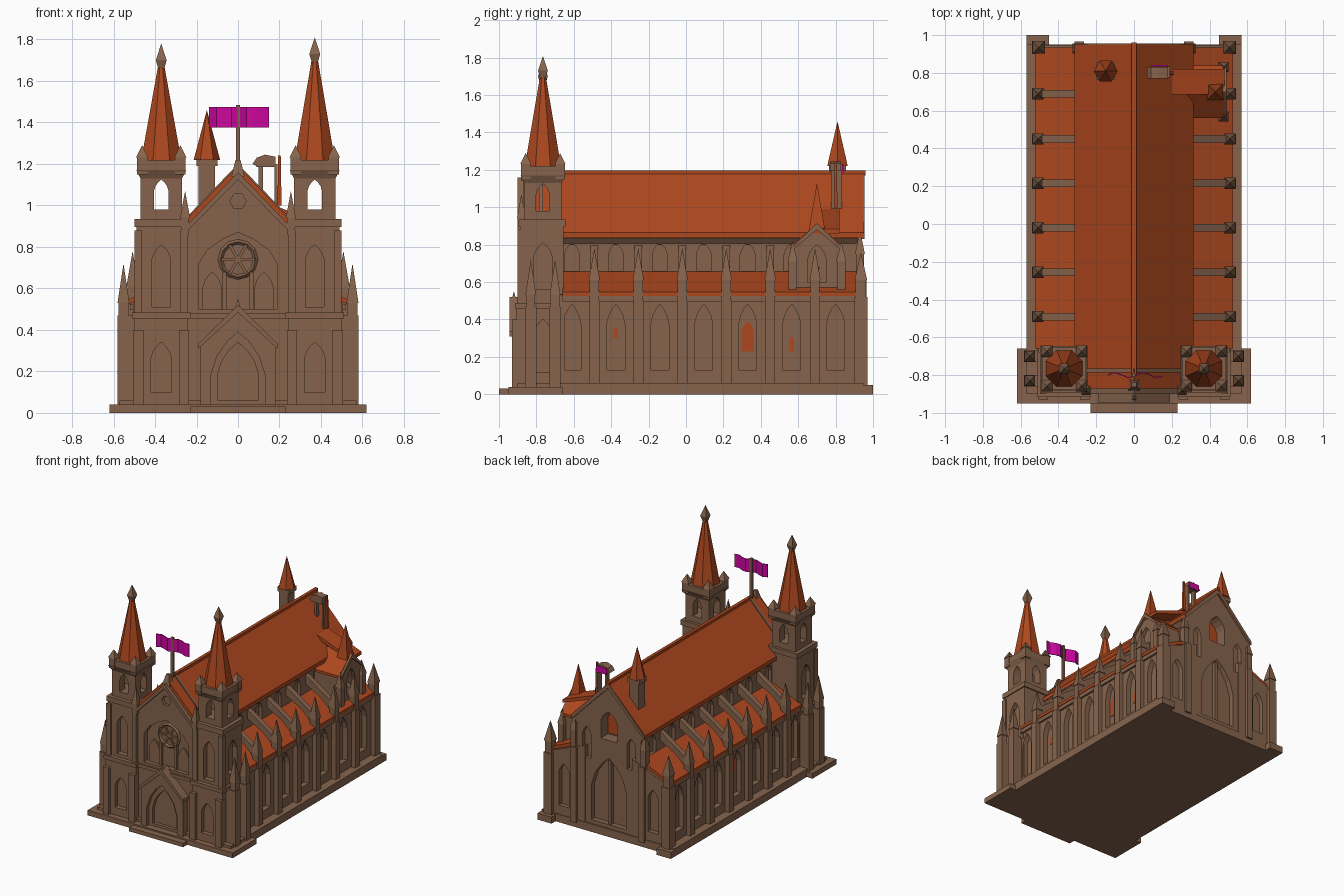
import bpy, bmesh, math
from mathutils import Matrix

if "Cube" in bpy.data.objects:
    bpy.data.objects.remove(bpy.data.objects["Cube"])


def material(name, rgb):
    m = bpy.data.materials.new(name)
    m.diffuse_color = (*rgb, 1)
    m.use_nodes = True
    m.node_tree.nodes["Principled BSDF"].inputs["Base Color"].default_value = m.diffuse_color
    return m


STONE = material("brown stone", (0.240, 0.127, 0.073))
TILE = material("orange roof tile", (0.42, 0.064, 0.013))
FLAG = material("magenta cloth", (0.62, 0.002, 0.35))


def finish(name, bm, mat):
    bmesh.ops.recalc_face_normals(bm, faces=bm.faces)
    me = bpy.data.meshes.new(name)
    bm.to_mesh(me)
    bm.free()
    me.materials.append(mat)
    ob = bpy.data.objects.new(name, me)
    bpy.context.collection.objects.link(ob)
    return ob


def prism(name, pts, axis, a, b, mat=STONE):
    """Extrude a 2D profile along an axis from a to b."""
    put = {'x': lambda p, t: (t, p[0], p[1]), 'y': lambda p, t: (p[0], t, p[1]),
           'z': lambda p, t: (p[0], p[1], t)}[axis]
    bm = bmesh.new()
    lo = [bm.verts.new(put(p, a)) for p in pts]
    hi = [bm.verts.new(put(p, b)) for p in pts]
    bm.faces.new(lo)
    bm.faces.new(hi)
    for i in range(len(pts)):
        j = (i + 1) % len(pts)
        bm.faces.new((lo[i], lo[j], hi[j], hi[i]))
    return finish(name, bm, mat)


def box(name, x0, x1, y0, y1, z0, z1, mat=STONE):
    return prism(name, [(x0, y0), (x1, y0), (x1, y1), (x0, y1)], 'z', z0, z1, mat)


def cone(name, x, y, z0, z1, r0, r1=0.0, n=4, mat=STONE):
    """Cone or frustum with flats facing the axes; r is the half width."""
    bm = bmesh.new()
    k = 1 / math.cos(math.pi / n)
    m = Matrix.Translation((x, y, (z0 + z1) / 2)) @ Matrix.Rotation(math.pi / n, 4, 'Z')
    bmesh.ops.create_cone(bm, cap_ends=True, segments=n, radius1=r0 * k, radius2=r1 * k,
                          depth=z1 - z0, matrix=m)
    return finish(name, bm, mat)


def lancet(c, w, z0, z1, head=1.6):
    """Pointed arch outline centred at c, half width w; head is its height in half widths."""
    h = head * w
    s = z1 - h
    return [(c - w, z0), (c + w, z0), (c + w, s), (c + .78 * w, s + .44 * h), (c + .4 * w, s + .78 * h),
            (c, z1), (c - .4 * w, s + .78 * h), (c - .78 * w, s + .44 * h), (c - w, s)]


def cut(ob, cutters):
    for c in cutters:
        m = ob.modifiers.new("cut", 'BOOLEAN')
        m.operation, m.solver, m.object = 'DIFFERENCE', 'EXACT', c
    dg = bpy.context.evaluated_depsgraph_get()
    me = bpy.data.meshes.new_from_object(ob.evaluated_get(dg))
    ob.modifiers.clear()
    ob.data = me
    for c in cutters:
        bpy.data.objects.remove(c)


def hole(pts, axis, a, b):
    return prism("window_cutter", pts, axis, a, b)


def pinnacle(name, x, y, z0, zm, z1, w):
    box(name + "_shaft", x - w, x + w, y - w, y + w, z0, zm)
    cone(name + "_cap", x, y, zm - .01, z1, w * 1.2)


# plinth and front steps
box("plinth", -.57, .57, -.9, .95, 0, .06)
box("front_plinth", -.62, .62, -.95, -.66, 0, .04)
box("front_step", -.23, .23, -1, -.9, 0, .03)

# nave with clerestory and end gables
nave = prism("nave", [(-.275, .03), (.275, .03), (.275, .87), (0, 1.15), (-.275, .87)], 'y', -.80, .94)
BAYS = [-.61 + .235 * i for i in range(7)]
PIERS = [-.49 + .235 * i for i in range(5)]
cuts = [hole(lancet(0, .15, .09, .60), 'y', .90, 1.1), hole(lancet(0, .07, .74, .96, 1.2), 'y', .85, 1.1)]
for s in (-1, 1):
    cuts += [hole(lancet(y, .04, .66, .81), 'x', s * .25, s * .4) for y in BAYS]
    cuts.append(hole(lancet(s * .19, .035, .56, .80), 'y', .91, 1.1))
cut(nave, cuts)
prism("back_window_pane", lancet(0, .066, .75, .95, 1.2), 'y', .852, .858, TILE)
box("back_mullion", -.012, .012, .89, .93, .09, .58)

# main roof and ridge
for s in (-1, 1):
    prism("main_roof", [(0, 1.145), (s * .315, .835), (s * .315, .865), (0, 1.19)], 'y', -.87, .95, TILE)
    prism("eave_cornice", [(s * .27, .80), (s * .30, .84), (s * .27, .87)], 'y', -.66, .94)
    prism("back_gable_coping", [(0, 1.15), (s * .31, .83), (s * .31, .86), (0, 1.19)], 'y', .94, .955)
    prism("roof_front_rib", [(0, 1.17), (s * .28, .88), (s * .28, .91), (0, 1.20)], 'y', -.785, -.765)
box("ridge", -.012, .012, -.8, .96, 1.17, 1.197, TILE)

# side aisles with lancet windows, lean-to roofs and flying buttresses
for s in (-1, 1):
    aisle = prism("aisle", [(s * .2, .03), (s * .505, .03), (s * .505, .53), (s * .2, .65)], 'y', -.68, .945)
    cut(aisle, [hole(lancet(y, .048, .13, .48, 2.2), 'x', s * .465, s * .6) for y in BAYS]
        + [hole(lancet(s * .38, .045, .13, .46), 'y', .91, 1.1)])
    prism("aisle_roof", [(s * .525, .525), (s * .525, .548), (s * .27, .66), (s * .27, .63)],
          'y', -.66, .935, TILE)
    box("aisle_cornice", *sorted((s * .5, s * .52)), -.66, .95, .495, .525)
    for y in PIERS + [.69]:
        box("buttress", *sorted((s * .49, s * .54)), y - .027, y + .027, .05, .50)
        pinnacle("buttress_pinnacle", s * .508, y, .48, .62, .78, .025)
        prism("flying_buttress", [(s * .51, .56), (s * .51, .64), (s * .27, .80), (s * .27, .73), (s * .4, .66)],
              'y', y - .02, y + .02)
    # back corner piers
    box("back_corner_base", *sorted((s * .45, s * .57)), .88, 1, 0, .05)
    box("back_corner_pier", *sorted((s * .47, s * .54)), .90, .97, .04, .52)
    pinnacle("back_corner_pinnacle", s * .505, .935, .5, .62, .76, .028)
    box("back_pier", *sorted((s * .265, s * .315)), .92, .965, .04, .62)
    pinnacle("back_pinnacle", s * .30, .93, .6, .76, .88, .022)
# coloured panes inside some aisle windows
for s, y, w, z0, z1 in ((1, BAYS[4], .033, .23, .39), (1, BAYS[5], .012, .23, .31), (1, BAYS[1], .012, .30, .36),
                        (-1, BAYS[2], .022, .27, .40), (-1, BAYS[3], .022, .30, .43)):
    prism("aisle_pane", lancet(y, w, z0, z1), 'x', s * .463, s * .470, TILE)

# west front wall with great arch and gable
front = prism("front_gable_wall", [(-.26, .03), (.26, .03), (.26, .885), (0, 1.15), (-.26, .885)], 'y', -.875, -.79)
oculus = [(.04 * math.cos(a * math.pi / 3), 1.02 + .04 * math.sin(a * math.pi / 3)) for a in range(6)]
cut(front, [hole(lancet(0, .19, .50, .87, .8), 'y', -1, -.835), hole(oculus, 'y', -1, -.85)])
for s in (-1, 1):
    prism("front_coping", [(0, 1.125), (s * .26, .86), (s * .26, .89), (0, 1.16)], 'y', -.90, -.865)
    prism("arch_light", lancet(s * .125, .045, .50, .68), 'y', -.845, -.83)
    box("arch_mullion", *sorted((s * .055, s * .075)), -.855, -.83, .48, .68)
    pinnacle("gable_pinnacle", s * .255, -.88, .86, .95, 1.07, .02)
bpy.ops.mesh.primitive_torus_add(major_radius=.085, minor_radius=.012, major_segments=12, minor_segments=4,
                                 location=(0, -.838, .74), rotation=(math.pi / 2, 0, 0))
rose = bpy.context.object
rose.name = "rose_window_ring"
rose.data.materials.append(STONE)
for i in range(3):
    a = i * math.pi / 3
    dx, dz, px, pz = .085 * math.cos(a), .085 * math.sin(a), -.007 * math.sin(a), .007 * math.cos(a)
    prism("rose_spoke", [(dx + px, .74 + dz + pz), (dx - px, .74 + dz - pz), (-dx - px, .74 - dz - pz),
                         (-dx + px, .74 - dz + pz)], 'y', -.845, -.83)
cone("gable_finial", 0, -.85, 1.14, 1.22, .032, .012)

# portal
portal = prism("portal", [(-.18, .02), (.18, .02), (.18, .33), (0, .50), (-.18, .33)], 'y', -.93, -.86)
cut(portal, [hole(lancet(0, .13, .025, .39), 'y', -1, -.90), hole(lancet(0, .10, .025, .34), 'y', -1, -.872)])
for s in (-1, 1):
    prism("portal_coping", [(0, .485), (s * .19, .31), (s * .19, .335), (0, .52)], 'y', -.945, -.86)
cone("portal_finial", 0, -.92, .49, .55, .018)
box("front_string_course", -.26, .26, -.89, -.86, .455, .48)

# twin towers
for s in (-1, 1):
    cx, cy, tip = s * .37, -.765, 1.795 + .015 * s
    lower = box("tower_lower", cx - .13, cx + .13, -.905, -.65, .02, .47)
    cut(lower, [hole(lancet(cx, .05, .10, .34), 'y', -1, -.87),
                hole(lancet(cy, .05, .12, .40), 'x', s * .465, s * .7)])
    box("tower_band", cx - .14, cx + .14, -.915, -.645, .455, .485)
    middle = box("tower_middle", cx - .12, cx + .12, -.885, -.655, .47, .91)
    cut(middle, [hole(lancet(cx, .045, .51, .81), 'y', -1, -.845),
                 hole(lancet(cy, .05, .56, .81), 'x', s * .455, s * .7)])
    for sx in (-1, 1):  # corner strips and foot buttresses
        box("tower_corner_strip", cx + sx * .11 - .018, cx + sx * .11 + .018, -.90, -.86, .47, .88)
        box("tower_foot", cx + sx * .11 - .025, cx + sx * .11 + .025, -.93, -.89, .03, .40)
    box("tower_cornice", cx - .128, cx + .128, -.895, -.645, .895, .935)
    belfry = box("belfry", cx - .10, cx + .10, cy - .10, cy + .10, .93, 1.16)
    cut(belfry, [hole(lancet(cx, .036, .98, 1.125), 'y', -1, -.5),
                 hole(lancet(cy, .036, .98, 1.125), 'x', cx - .3, cx + .3)])
    cone("belfry_cornice", cx, cy, 1.13, 1.17, .10, .12)
    box("belfry_rim", cx - .115, cx + .115, cy - .115, cy + .115, 1.17, 1.22)
    for sx in (-1, 1):
        for sy in (-1, 1):
            pinnacle("belfry_pinnacle", cx + sx * .092, cy + sy * .092, 1.15, 1.24, 1.29, .025)
    cone("spire", cx, cy, 1.20, tip - .09, .10, .012, 8, TILE)
    cone("spire_finial_bottom", cx, cy, tip - .13, tip - .08, .012, .026)
    cone("spire_finial_top", cx, cy, tip - .08, tip, .026)
    # outer stair buttresses
    for y in (-.83, -.70):
        box("outer_buttress", *sorted((s * .49, s * .582)), y - .03, y + .03, .03, .47)
        pinnacle("outer_pinnacle", s * .552, y, .46, .54, .72, .024)

# flag above the front gable
box("flag_pole", -.009, .009, -.809, -.791, 1.15, 1.485)
wave = [(-.14 + .29 * i / 8, -.80 + .014 * math.sin(i * 1.5)) for i in range(9)]
prism("flag", [(x, y - .003) for x, y in wave] + [(x, y + .003) for x, y in reversed(wave)], 'z', 1.375, 1.475, FLAG)

# side transept on the right
tran = prism("transept", [(.58, .5), (.82, .5), (.82, .79), (.70, .89), (.58, .79)], 'x', .2, .475)
cut(tran, [hole(lancet(.70, .05, .60, .80), 'x', .45, .6)])
for s in (-1, 1):
    prism("transept_roof", [(.70, .885), (.70 + s * .14, .77), (.70 + s * .14, .79), (.70, .915)], 'x', .2, .475, TILE)
    prism("transept_coping", [(.70, .88), (.70 + s * .13, .77), (.70 + s * .13, .79), (.70, .915)], 'x', .47, .49)
    pinnacle("transept_pinnacle", .475, .70 + s * .13, .5, .72, .82, .022)
prism("transept_roof_slab", [(.2, .96), (.2, .99), (.48, .885), (.48, .86)], 'y', .685, .82, TILE)
cone("transept_spire", .43, .70, .87, 1.13, .045, 0, 4, TILE)

# rear turret on the left roof slope
box("rear_turret", -.19, -.11, .77, .85, .93, 1.20)
box("rear_turret_rim", -.2, -.1, .765, .855, 1.19, 1.225)
cone("rear_turret_spire", -.15, .81, 1.22, 1.46, .055, 0, 6, TILE)

# open turret with a small banner on the right roof slope
box("open_turret_side", .175, .19, .775, .835, .94, 1.20)
box("open_turret_post", .10, .12, .79, .82, 1.0, 1.21)
prism("open_turret_top", [(.07, 1.20), (.10, 1.185), (.18, 1.185), (.18, 1.235), (.13, 1.245), (.09, 1.23)],
      'y', .77, .83)
box("banner", .09, .18, .835, .841, 1.185, 1.232, FLAG)
cone("open_turret_spike", .20, .80, 1.0, 1.24, .01, .006, 4, TILE)
